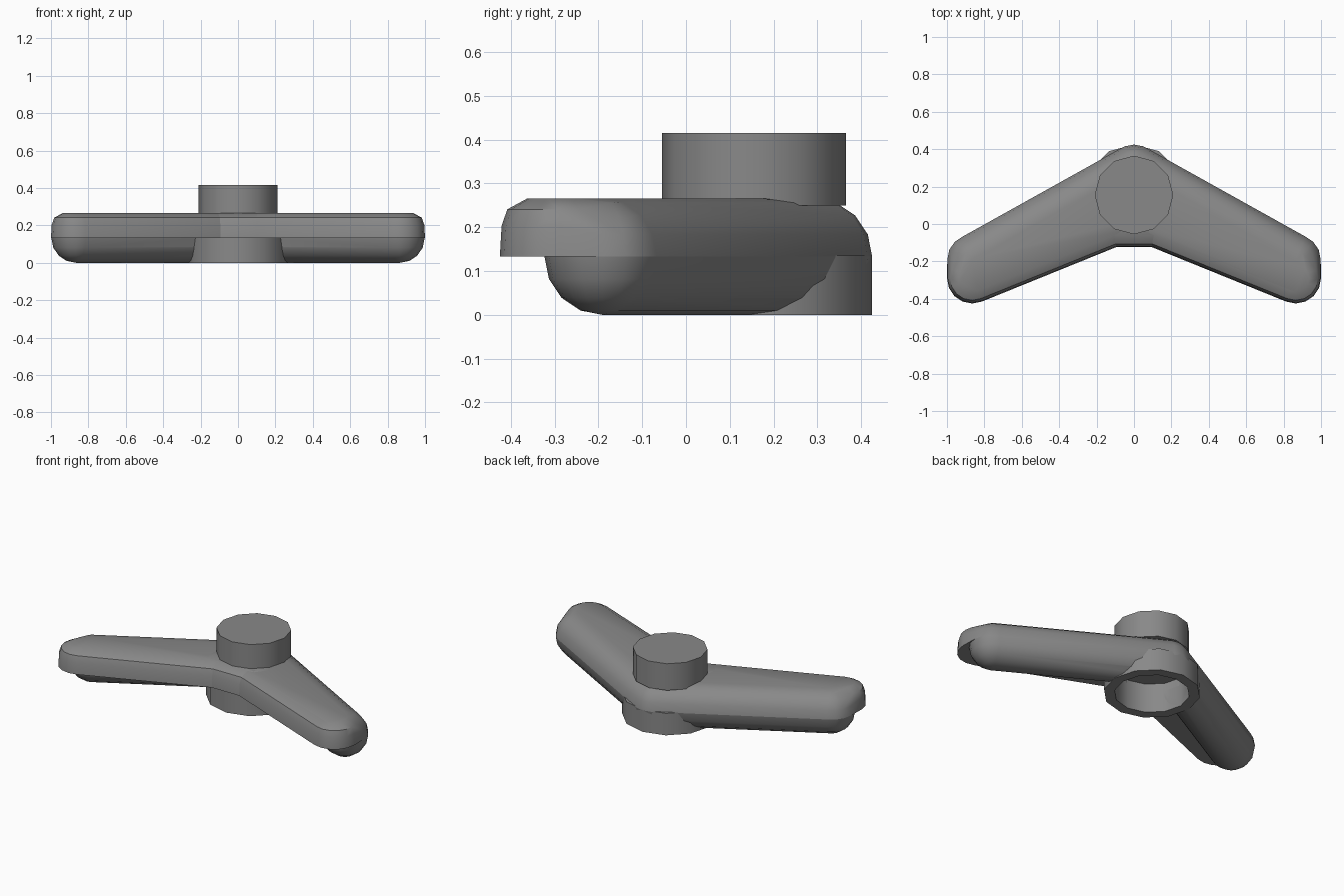
import bpy, bmesh, math

old = bpy.data.objects.get("Cube")
if old:
    bpy.data.objects.remove(old, do_unlink=True)

R = 0.133           # half the arm thickness, also the seam height
SIDES = 16
HUB_Y = 0.155

grey = bpy.data.materials.new("mid_grey")
grey.use_nodes = True
COLOUR = (0.25, 0.25, 0.25, 1)
grey.diffuse_color = COLOUR
grey.node_tree.nodes["Principled BSDF"].inputs["Base Color"].default_value = COLOUR

# Rounding profiles as (radius, height above the seam)
ROUND = [(R, 0), (0.123, 0.051), (0.094, 0.094), (0.051, 0.123), (0, R)]
SQUARE = [(0.135, 0), (0.131, 0.07), (0.118, 0.108), (0.072, R), (0, R)]

# Centres of the rounded corners in plan
BACK, TIP = (0, 0.292), (0.865, -0.19)
LIP_TIP, LIP_ROOT = (0.865, -0.29), (0.12, 0.012)


def finish(name, bm):
    bmesh.ops.recalc_face_normals(bm, faces=bm.faces)
    mesh = bpy.data.meshes.new(name)
    bm.to_mesh(mesh)
    bm.free()
    obj = bpy.data.objects.new(name, mesh)
    bpy.context.collection.objects.link(obj)
    mesh.materials.append(grey)
    return obj


def hull(name, corners, up=1):
    """Convex half-shell around rounded corners, above or below the seam."""
    bm = bmesh.new()
    for (cx, cy), profile in corners:
        for r, h in profile:
            for i in range(SIDES if r else 1):
                a = math.tau * i / SIDES
                bm.verts.new((cx + r * math.cos(a), cy + r * math.sin(a), R + up * h))
    result = bmesh.ops.convex_hull(bm, input=bm.verts)
    loose = {v for v in result["geom_interior"] + result["geom_unused"]
             if isinstance(v, bmesh.types.BMVert)}
    bmesh.ops.delete(bm, geom=list(loose), context="VERTS")
    bmesh.ops.dissolve_limit(bm, angle_limit=0.01, verts=bm.verts, edges=bm.edges)
    return finish(name, bm)


def cylinder(name, radius, z0, z1):
    bm = bmesh.new()
    bmesh.ops.create_cone(bm, cap_ends=True, segments=12, radius1=radius,
                          radius2=radius, depth=z1 - z0)
    bmesh.ops.translate(bm, verts=bm.verts, vec=(0, HUB_Y, (z0 + z1) / 2))
    return finish(name, bm)


def flip(corners, side):
    return [((x * side, y), profile) for (x, y), profile in corners]


parts = []
# Arms: wide upper half with a front lip, narrower rounded lower half
for side, label in ((1, "left"), (-1, "right")):
    upper = [(BACK, ROUND), (TIP, ROUND), (LIP_TIP, SQUARE), (LIP_ROOT, SQUARE)]
    lower = [(BACK, ROUND), (TIP, ROUND)]
    parts.append(hull(label + "_arm_upper", flip(upper, side)))
    parts.append(hull(label + "_arm_lower", flip(lower, side), up=-1))

# Middle web between the arms, and the hub collar below it
web = [(LIP_ROOT, SQUARE), (BACK, ROUND)] + flip([(LIP_ROOT, SQUARE)], -1)
parts.append(hull("middle_web", web))
parts.append(cylinder("hub_collar", 0.27, 0, R + 0.003))

# Round socket cut up into the hub
cutter = cylinder("socket_cutter", 0.21, -0.1, 0.18)
cutter.hide_render = True
for obj in parts:
    cut = obj.modifiers.new("socket", "BOOLEAN")
    cut.operation = "DIFFERENCE"
    cut.solver = "EXACT"
    cut.object = cutter
    bpy.context.view_layer.objects.active = obj
    bpy.ops.object.modifier_apply(modifier=cut.name)
bpy.data.objects.remove(cutter, do_unlink=True)

# Boss standing on top
parts.append(cylinder("top_boss", 0.21, 0.25, 0.415))

# Smooth shading with sharp rims
bpy.ops.object.select_all(action="DESELECT")
for obj in parts:
    obj.select_set(True)
bpy.context.view_layer.objects.active = parts[0]
bpy.ops.object.shade_smooth_by_angle(angle=math.radians(40))
